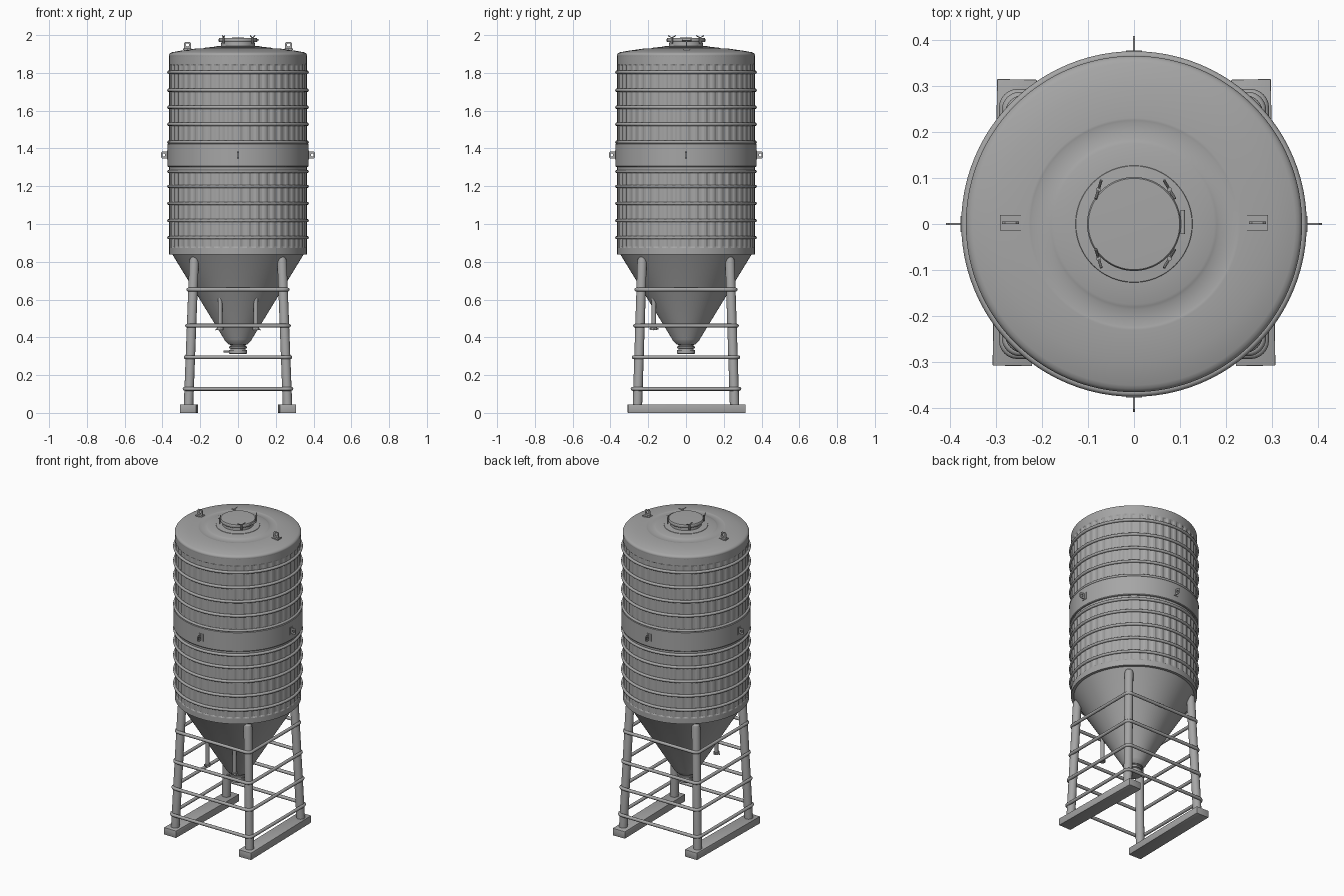
import bpy, bmesh, math
from mathutils import Vector, Matrix

if "Cube" in bpy.data.objects:
    bpy.data.objects.remove(bpy.data.objects["Cube"])

# Dark grey paint shared by all parts
paint = bpy.data.materials.new("dark_grey")
paint.diffuse_color = (0.38, 0.38, 0.38, 1)
paint.use_nodes = True
paint.node_tree.nodes["Principled BSDF"].inputs["Base Color"].default_value = paint.diffuse_color

def add(name, mesh, angle=35):
    mesh.polygons.foreach_set("use_smooth", [True] * len(mesh.polygons))
    mesh.set_sharp_from_angle(angle=math.radians(angle))
    mesh.materials.clear()
    mesh.materials.append(paint)
    ob = bpy.data.objects.new(name, mesh)
    bpy.context.collection.objects.link(ob)
    return ob

def lathe(name, profile, n=96, centre=(0, 0), ribs=None, angle=28):
    """Revolve (radius, z[, ribbed]) points; ribbed points get a trapezoid corrugation."""
    bm = bmesh.new()
    rows = []
    for p in profile:
        row = []
        for i in range(n):
            a = 2 * math.pi * i / n
            r = p[0] + (ribs if len(p) > 2 and i % 4 < 2 else 0)
            row.append(bm.verts.new((centre[0] + r * math.cos(a), centre[1] + r * math.sin(a), p[1])))
        rows.append(row)
    for lo, hi in zip(rows, rows[1:]):
        for i in range(n):
            j = (i + 1) % n
            bm.faces.new((lo[i], lo[j], hi[j], hi[i]))
    bmesh.ops.remove_doubles(bm, verts=bm.verts, dist=1e-5)
    bmesh.ops.recalc_face_normals(bm, faces=bm.faces)
    me = bpy.data.meshes.new(name)
    bm.to_mesh(me)
    bm.free()
    return add(name, me, angle)

def curve_mesh(name, cu):
    tmp = bpy.data.objects.new(name + "_path", cu)
    bpy.context.collection.objects.link(tmp)
    bpy.context.view_layer.update()
    dg = bpy.context.evaluated_depsgraph_get()
    me = bpy.data.meshes.new_from_object(tmp.evaluated_get(dg))
    bpy.data.objects.remove(tmp)
    return add(name, me)

def spline(cu, pts, cyclic):
    s = cu.splines.new('POLY')
    s.points.add(len(pts) - 1)
    for q, p in zip(s.points, pts):
        q.co = (*p, 1) if len(p) == 3 else (*p, 0, 1)
    s.use_cyclic_u = cyclic

def tube(name, pts, r, cyclic=False, res=4):
    cu = bpy.data.curves.new(name, 'CURVE')
    cu.dimensions = '3D'
    cu.bevel_depth, cu.bevel_resolution, cu.use_fill_caps = r, res, True
    spline(cu, pts, cyclic)
    return curve_mesh(name, cu)

def plate(name, outline, hole, hole_r, thick, matrix):
    cu = bpy.data.curves.new(name, 'CURVE')
    cu.dimensions, cu.fill_mode, cu.extrude = '2D', 'BOTH', thick / 2
    spline(cu, outline, True)
    spline(cu, [(hole[0] + hole_r * math.cos(i * math.pi / 8),
                 hole[1] + hole_r * math.sin(i * math.pi / 8)) for i in range(16)], True)
    curve_mesh(name, cu).data.transform(matrix)

def box(name, centre, size, rot=0.0, bevel=0.0):
    bm = bmesh.new()
    bmesh.ops.create_cube(bm, size=1, matrix=Matrix.Translation(centre) @
                          Matrix.Rotation(rot, 4, 'Z') @ Matrix.Diagonal((*size, 1)))
    if bevel:
        bmesh.ops.bevel(bm, geom=bm.edges[:], offset=bevel, segments=2, affect='EDGES', profile=0.5)
    me = bpy.data.meshes.new(name)
    bm.to_mesh(me)
    bm.free()
    add(name, me)

def ring(name, z, major=0.366, minor=0.009):
    lathe(name, [(major + minor * math.cos(k * math.pi / 5), z + minor * math.sin(k * math.pi / 5))
                 for k in range(11)], 96, angle=60)

# Corrugated wall in two sections
lathe("lower_wall", [(0.345, 0.838), (0.364, 0.838), (0.364, 0.872), (0.359, 0.88, 1),
                     (0.359, 1.277, 1), (0.364, 1.285), (0.364, 1.31)], 192, ribs=0.005, angle=15)
lathe("upper_wall", [(0.364, 1.42), (0.364, 1.435), (0.359, 1.443, 1), (0.359, 1.84, 1),
                     (0.364, 1.848), (0.364, 1.889)], 192, ribs=0.005, angle=15)

# Hoops and the wide middle band
for i, z in enumerate((0.928, 1.018, 1.109, 1.199, 1.278, 1.528, 1.618, 1.708, 1.804)):
    ring(f"hoop_{i}", z)
lathe("middle_band", [(0.36, 1.302), (0.371, 1.302), (0.374, 1.306), (0.374, 1.424), (0.36, 1.43)])
ring("band_bead", 1.434, 0.367, 0.008)

# Domed roof with a shallow pressed ring
lathe("roof", [(0.364, 1.888), (0.365, 1.894), (0.363, 1.9), (0.358, 1.905), (0.35, 1.909), (0.30, 1.918),
               (0.23, 1.928), (0.225, 1.9275), (0.22, 1.926), (0.186, 1.929), (0.18, 1.9315),
               (0.174, 1.9335), (0.127, 1.938), (0, 1.942)], 128, angle=40)

# Manhole neck, lid, hinge and wing nuts
lathe("manhole_neck", [(0.128, 1.936), (0.126, 1.94), (0.09, 1.943), (0.088, 1.966)], 64, angle=40)
lathe("manhole_lid", [(0.086, 1.963), (0.099, 1.963), (0.102, 1.967), (0.102, 1.98),
                      (0.099, 1.984), (0, 1.987)], 64, angle=50)
tube("lid_hinge", [(0.106, -0.022, 1.975), (0.106, 0.03, 1.975)], 0.005)
for i, (sx, sy) in enumerate(((1, 1), (1, -1), (-1, 1), (-1, -1))):
    x, y = 0.077 * sx, 0.075 * sy
    t = Vector((-0.012 if sx > 0 else 0.006, 0.02 * sy, 0))
    tube(f"lid_bolt_{i}", [(x, y, 1.955), (x, y, 1.99)], 0.005)
    tube(f"wing_nut_{i}", [(x - t.x, y - t.y, 1.997), (x, y, 1.986), (x + t.x, y + t.y, 1.997)], 0.003, res=2)

# Roof lifting lugs: pad plus drilled upright plate
upright = Matrix.Rotation(math.pi / 2, 4, 'X')
for side, s in (("left", -1), ("right", 1)):
    box(f"roof_lug_pad_{side}", (0.268 * s, 0.003, 1.925), (0.046, 0.034, 0.008))
    plate(f"roof_lug_{side}", [(-0.018, 0), (0.018, 0), (0.018, 0.032), (0.012, 0.038), (-0.012, 0.038), (-0.018, 0.032)],
          (0, 0.022), 0.009, 0.005, Matrix.Translation((0.268 * s, 0.003, 1.926)) @ upright)

# Lugs around the middle band
for i in range(4):
    turn = Matrix.Rotation(i * math.pi / 2, 4, 'Z')
    plate(f"band_lug_{i}", [(0.37, -0.018), (0.402, -0.018), (0.408, -0.012), (0.408, 0.012), (0.402, 0.018), (0.37, 0.018)],
          (0.393, 0), 0.008, 0.005, turn @ Matrix.Translation((0, 0, 1.365)) @ upright)
    box(f"band_lug_pad_{i}", turn @ Vector((0.374, 0, 1.365)), (0.006, 0.034, 0.046), i * math.pi / 2)

# Hopper cone and stepped outlet
lathe("hopper_cone", [(0.36, 0.839), (0.347, 0.838), (0.072, 0.388), (0.07, 0.383), (0.05, 0.363), (0.046, 0.363)])
lathe("outlet", [(0.046, 0.366), (0.041, 0.36), (0.041, 0.353), (0.048, 0.352), (0.048, 0.343), (0.041, 0.341),
                 (0.041, 0.333), (0.048, 0.332), (0.048, 0.315), (0.044, 0.313), (0, 0.313)], 48)
tube("outlet_handle", [(0, 0, 0.326), (-0.078, 0, 0.326)], 0.005)

# Two small drop pipes at the front with coupling ears
for side, s in (("left", -1), ("right", 1)):
    x, y = 0.095 * s, -0.17
    tube(f"drop_pipe_{side}", [(x, y, 0.63), (x, y, 0.445)], 0.012)
    lathe(f"drop_pipe_flange_{side}", [(0, 0.44), (0.017, 0.44), (0.017, 0.452), (0, 0.452)], 24, (x, y))
    tube(f"coupling_ears_{side}", [(x + 0.024 * s, y, 0.441), (x, y, 0.447), (x - 0.016 * s, y, 0.441)], 0.004)
    tube(f"coupling_bar_{side}", [(x, y - 0.024, 0.446), (x, y + 0.024, 0.446)], 0.004)

# Splayed legs with rounded tops running into the cone
for sx in (-1, 1):
    for sy in (-1, 1):
        name = f"{'back' if sy > 0 else 'front'}_{'right' if sx > 0 else 'left'}_leg"
        top, foot = Vector((0.232 * sx, 0.232 * sy, 0.825)), Vector((0.262 * sx, 0.257 * sy, 0.04))
        leg = lathe(name, [(0.025, 0), (0.025, 0.765), (0.022, 0.777), (0.014, 0.785), (0, 0.788)], 24)
        leg.data.transform(Matrix.Translation(foot) @ (top - foot).to_track_quat('Z', 'Y').to_matrix().to_4x4())

# Round-cornered brace loops wrapping the legs
for i, (z, h) in enumerate(((0.127, 0.283), (0.295, 0.277), (0.462, 0.27), (0.653, 0.263))):
    pts, r = [], 0.03
    for q in range(4):
        c = q * math.pi / 2 + math.pi / 4
        cx, cy = [math.copysign(h - r, f(c)) for f in (math.cos, math.sin)]
        for k in range(7):
            a = q * math.pi / 2 + k * math.pi / 12
            pts.append((cx + r * math.cos(a), cy + r * math.sin(a), z))
    tube(f"brace_loop_{i}", pts, 0.01, True)

# Base skids, toed in slightly at the back
for side, s in (("left", -1), ("right", 1)):
    box(f"{side}_skid", (0.259 * s, 0.003, 0.0225), (0.086, 0.622, 0.045), 0.016 * s, 0.002)
